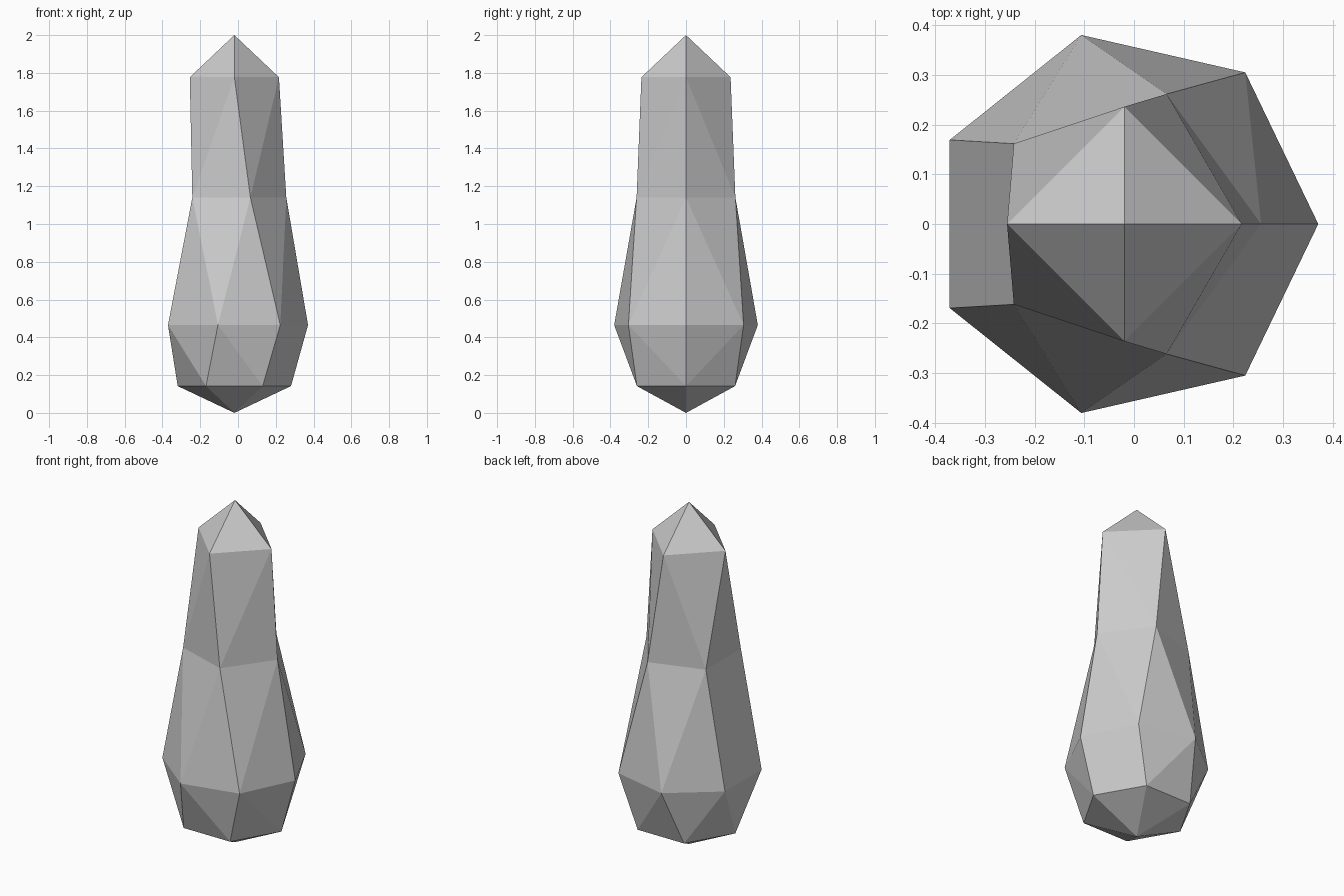
import bpy, bmesh, math

if "Cube" in bpy.data.objects:
    bpy.data.objects.remove(bpy.data.objects["Cube"])

CX = -0.0193
# (sides, radius, height) from bottom tip to top tip
RINGS = [(1, 0, 0), (6, 0.30, 0.142), (7, 0.39, 0.465),
         (5, 0.275, 1.14), (4, 0.236, 1.777), (1, 0, 2.0)]

bm = bmesh.new()


def ring(n, r, z):
    return [bm.verts.new((CX + r * math.cos(2 * math.pi * i / n),
                          r * math.sin(2 * math.pi * i / n), z)) for i in range(n)]


def stitch(a, b):
    """Join two rings of different side counts, walking round by angle."""
    na, nb = len(a), len(b)
    i = j = 0
    while i < na or j < nb:
        fa, fb = (i + 1) * nb, (j + 1) * na
        if j == nb or (i < na and (fa < fb or (fa == fb and na < nb))):
            tri = (a[i % na], a[(i + 1) % na], b[j % nb])
            i += 1
        else:
            tri = (a[i % na], b[(j + 1) % nb], b[j % nb])
            j += 1
        if len(set(tri)) == 3:
            bm.faces.new(tri)


# Faceted crystal body
rings = [ring(*r) for r in RINGS]
for low, high in zip(rings, rings[1:]):
    stitch(low, high)
bmesh.ops.recalc_face_normals(bm, faces=bm.faces[:])

mesh = bpy.data.meshes.new("crystal_rock")
bm.to_mesh(mesh)
bm.free()
bpy.context.collection.objects.link(bpy.data.objects.new("crystal_rock", mesh))
